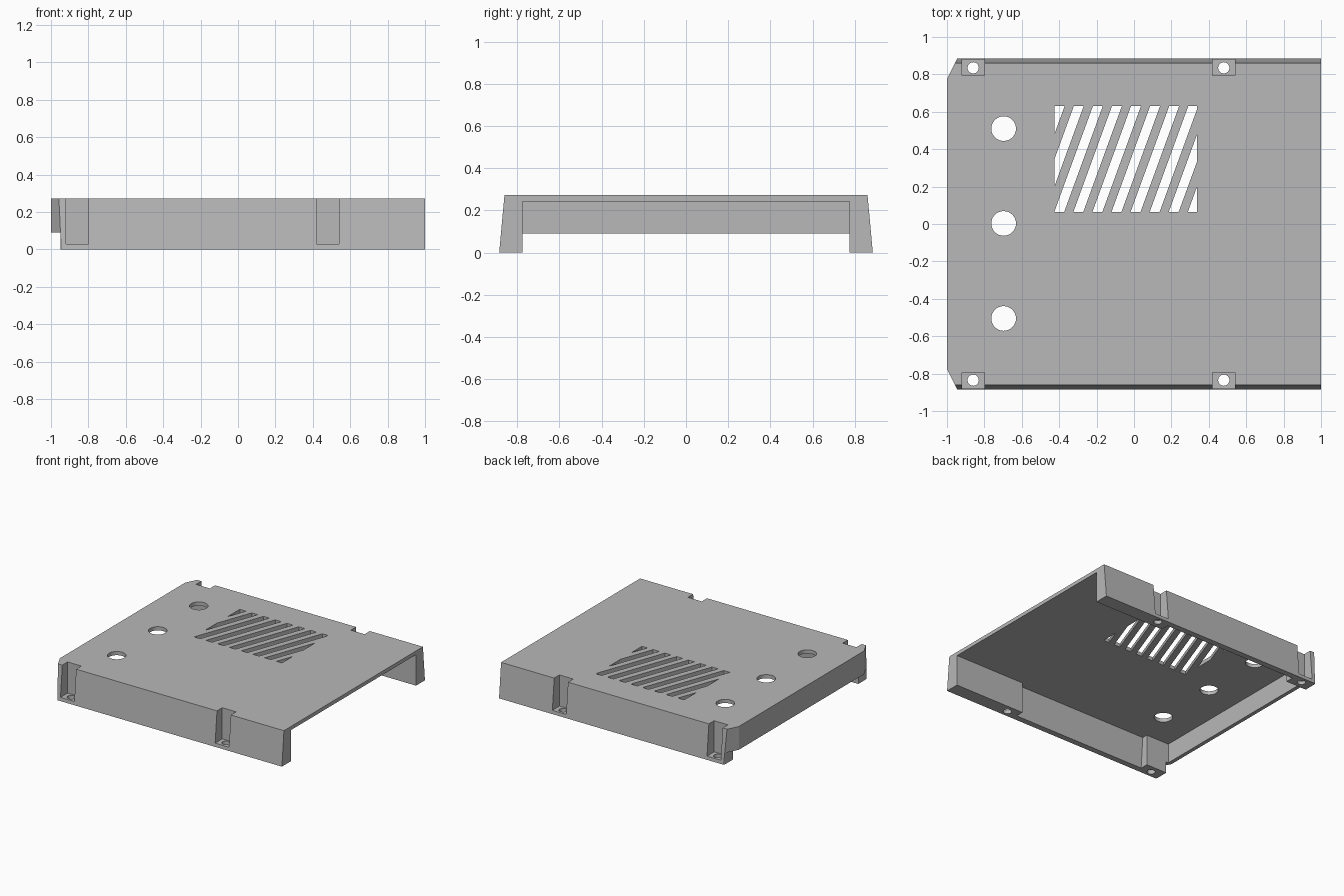
import bpy
import bmesh
from math import cos, sin, tau

cube = bpy.data.objects.get("Cube")
if cube:
    bpy.data.objects.remove(cube, do_unlink=True)

TOP = 0.272
CEILING = 0.243


def rect(x0, x1, y0, y1):
    return [(x0, y0), (x1, y0), (x1, y1), (x0, y1)]


def circle(x, y, r, n=32):
    return [(x + r * cos(tau * i / n), y + r * sin(tau * i / n)) for i in range(n)]


def add_prism(bm, low, z0, z1, high=None):
    """Closed prism or loft between two outlines with equal point counts."""
    a = [bm.verts.new((x, y, z0)) for x, y in low]
    b = [bm.verts.new((x, y, z1)) for x, y in (high or low)]
    bm.faces.new(a[::-1])
    bm.faces.new(b)
    for i in range(len(a)):
        j = (i + 1) % len(a)
        bm.faces.new((a[i], a[j], b[j], b[i]))


def make_object(name, bm):
    bmesh.ops.recalc_face_normals(bm, faces=bm.faces[:])
    mesh = bpy.data.meshes.new(name)
    bm.to_mesh(mesh)
    bm.free()
    obj = bpy.data.objects.new(name, mesh)
    bpy.context.scene.collection.objects.link(obj)
    return obj


cutters = []


def cutter(name, *prisms):
    bm = bmesh.new()
    for p in prisms:
        add_prism(bm, *p)
    cutters.append(make_object(name, bm))


# Tapered outer block
bm = bmesh.new()
add_prism(bm, rect(-1, 1, -0.885, 0.885), 0, TOP, rect(-1, 1, -0.86, 0.86))
cover = make_object("cover_shell", bm)

# Main cavity, open at the bottom and at the +x end
cutter("cavity", (rect(-0.97, 1.1, -0.775, 0.775), -0.1, CEILING))

# Wider pocket between the screw blocks, leaving thin side walls
cutter("side_pocket", (rect(-0.77, 0.39, -0.842, 0.842), -0.05, CEILING,
                       rect(-0.77, 0.39, -0.82, 0.82)))

# Raised lower edge of the end wall
cutter("end_gap", (rect(-1.1, -0.95, -1, 1), -0.1, 0.09))

# Chamfered corners
cutter("corner_chamfers", *[
    ([(-1.05, s * 0.675), (-0.94, s * 0.895), (-1.05, s * 0.895)], -0.1, 0.4)
    for s in (-1, 1)])

# Screw recesses and their holes
sides = [(x, s) for x in (-0.86, 0.48) for s in (-1, 1)]
cutter("screw_recesses", *[
    (rect(x - 0.06, x + 0.06, *sorted((s * 0.795, s))), 0.028, 0.4)
    for x, s in sides])
cutter("screw_holes", *[(circle(x, s * 0.835, 0.03), -0.1, 0.1) for x, s in sides])

# Round openings in the top plate
cutter("round_openings", *[(circle(-0.697, y, 0.066), 0.2, 0.4)
                           for y in (-0.505, 0.003, 0.51)])

# Slanted vent slots, trimmed to a rectangular field
LEFT, RIGHT, LOW, HIGH = -0.426, 0.336, 0.065, 0.63
PITCH, WIDTH, LEAN = 0.102, 0.053, 0.206
bm = bmesh.new()
for k in range(10):
    x = -0.424 + k * PITCH
    add_prism(bm, [(x - LEAN, LOW), (x - LEAN + WIDTH, LOW),
                   (x + WIDTH, HIGH), (x, HIGH)], 0.2, 0.4)
for limit, direction in ((LEFT, -1), (RIGHT, 1)):
    bmesh.ops.bisect_plane(bm, geom=bm.verts[:] + bm.edges[:] + bm.faces[:],
                           plane_co=(limit, 0, 0), plane_no=(direction, 0, 0),
                           clear_outer=True)
    bmesh.ops.holes_fill(bm, edges=[e for e in bm.edges if e.is_boundary], sides=0)
cutters.append(make_object("vent_slots", bm))

# Cut everything out, then bake the result
for c in cutters:
    c.hide_render = True
    mod = cover.modifiers.new(c.name, "BOOLEAN")
    mod.operation = "DIFFERENCE"
    mod.solver = "EXACT"
    mod.object = c
depsgraph = bpy.context.evaluated_depsgraph_get()
depsgraph.update()
baked = bpy.data.meshes.new_from_object(cover.evaluated_get(depsgraph))
cover.modifiers.clear()
cover.data = baked
for c in cutters:
    bpy.data.objects.remove(c, do_unlink=True)

# Single grey material
grey = bpy.data.materials.new("plain_grey")
grey.use_nodes = True
colour = (0.48, 0.48, 0.48, 1)
grey.diffuse_color = colour
grey.node_tree.nodes["Principled BSDF"].inputs["Base Color"].default_value = colour
baked.materials.clear()
baked.materials.append(grey)
for p in baked.polygons:
    p.material_index = 0
    p.use_smooth = False
